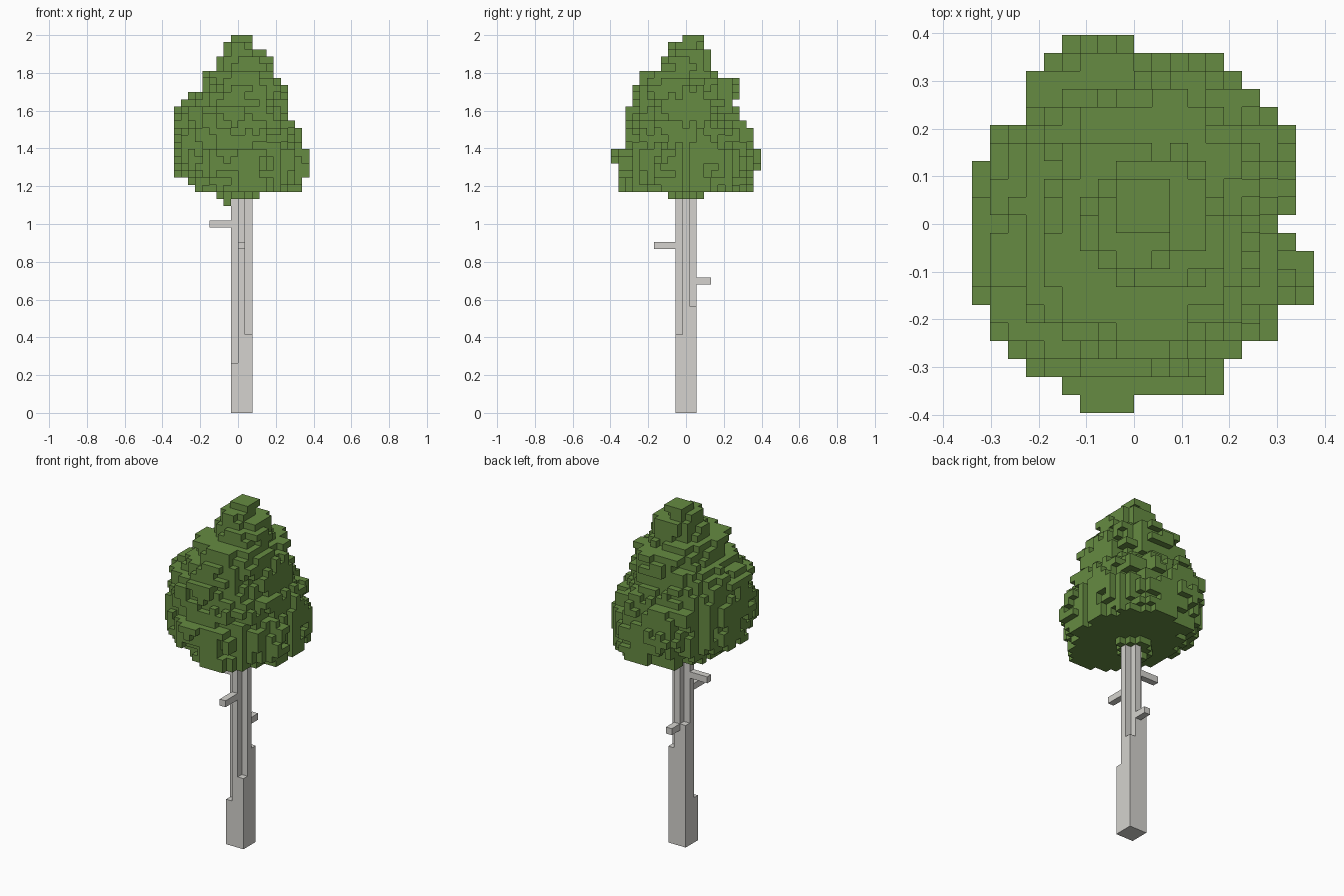
import bpy, bmesh, random
from mathutils import Vector, noise

random.seed(4)
V = 2 / 53  # edge length of one cube

default = bpy.data.objects.get("Cube")
if default:
    bpy.data.objects.remove(default, do_unlink=True)


def material(name, r, g, b):
    m = bpy.data.materials.new(name)
    m.use_nodes = True
    m.diffuse_color = (r, g, b, 1)
    m.node_tree.nodes["Principled BSDF"].inputs["Base Color"].default_value = (r, g, b, 1)
    return m


leaf_green = material("leaf green", 0.133, 0.258, 0.054)
bark_grey = material("bark grey", 0.66, 0.65, 0.62)


def box(xs, ys, zs):
    """Set of cells, each range given as first and last cell."""
    return {(x, y, z) for x in range(xs[0], xs[1] + 1)
            for y in range(ys[0], ys[1] + 1) for z in range(zs[0], zs[1] + 1)}


def neighbours(cell):
    for axis in range(3):
        for side in (-1, 1):
            n = list(cell)
            n[axis] += side
            yield axis, side, tuple(n)


def build(name, cells, mat, merge):
    """Skin a set of cells with only its exposed faces."""
    bm = bmesh.new()
    verts = {}

    def corner(p):
        if p not in verts:
            verts[p] = bm.verts.new((p[0] * V, (p[1] - 0.5) * V, p[2] * V))
        return verts[p]

    for cell in sorted(cells):
        for axis, side, other in neighbours(cell):
            if other in cells:
                continue
            loop = []
            for a, b in ((0, 0), (1, 0), (1, 1), (0, 1)):
                p = list(cell)
                p[axis] += side > 0
                p[(axis + 1) % 3] += a
                p[(axis + 2) % 3] += b
                loop.append(corner(tuple(p)))
            bm.faces.new(loop if side > 0 else loop[::-1])
    if merge:
        bmesh.ops.dissolve_limit(bm, angle_limit=0.01, verts=bm.verts, edges=bm.edges)
    mesh = bpy.data.meshes.new(name)
    bm.to_mesh(mesh)
    bm.free()
    mesh.materials.append(mat)
    obj = bpy.data.objects.new(name, mesh)
    bpy.context.collection.objects.link(obj)


# Trunk: cross-shaped post with corner buttresses of different heights
trunk = box((0, 0), (-1, 1), (0, 33)) | box((-1, 1), (0, 0), (0, 33))
for x, y, height in ((-1, -1, 7), (1, -1, 11), (1, 1, 15), (-1, 1, 19)):
    trunk |= box((x, x), (y, y), (0, height - 1))
build("trunk", trunk, bark_grey, True)

# Branch stubs
build("front_branch", box((0, 0), (-4, -2), (23, 23)), bark_grey, True)
build("right_branch", box((-4, -2), (0, 0), (26, 26)), bark_grey, True)
build("back_branch", box((0, 0), (2, 3), (18, 18)), bark_grey, True)

# Crown outline in plan: first and last cell of each row, front to back
plan = [(-3, -1), (-4, 4), (-7, 4), (-8, 5), (-8, 7), (-10, 7), (-10, 9),
        (-10, 9), (-9, 9), (-9, 8), (-9, 7), (-9, 8), (-9, 8), (-9, 9),
        (-8, 9), (-8, 9), (-6, 7), (-6, 6), (-6, 5), (-5, 4), (-4, -1)]

# Crown layers: base height, then extents left-right and front-back
layers = [(30, -3, 2, -2, 2), (31, -7, 9, -9, 10), (33, -9, 9, -9, 10),
          (34, -9, 9, -10, 10), (37, -10, 8, -8, 9), (40, -9, 7, -8, 8),
          (41, -9, 6, -8, 7), (43, -8, 6, -7, 7), (44, -7, 6, -7, 7),
          (45, -5, 6, -7, 7), (46, -5, 5, -6, 7), (47, -5, 4, -6, 4),
          (48, -3, 4, -3, 3), (50, -2, 3, -2, 3), (51, -2, 1, -2, 2),
          (52, -1, 1, 0, 2)]

crown = box((-2, -2), (-1, 0), (29, 30))
for (z0, xa, xb, ya, yb), top in zip(layers, [l[0] for l in layers[1:]] + [53]):
    cx, cy = (xa + xb) / 2, (ya + yb) / 2
    rx, ry = (xb - xa + 1) / 2, (yb - ya + 1) / 2
    for x, y, z in sorted(box((xa, xb), (ya, yb), (z0, top - 1))):
        first, last = plan[y + 10]
        if not first <= x <= last:
            continue
        # Lower layers pinch in diagonally, so the underside is rounded
        p = 2.1 - 0.2 * max(0, 34 - z)
        r = (abs((x - cx) / rx) ** p + abs((y - cy) / ry) ** p) ** (1 / p)
        bump = 0.1 * noise.noise(Vector((x, y, z)) * 0.37) + random.uniform(-0.13, 0.09)
        if r < 1.0 + bump:
            crown.add((x, y, z))

# Drop loose cubes and fill pinholes
crown = {c for c in crown if sum(n in crown for _, _, n in neighbours(c)) > 1}
gaps = {n for c in crown for _, _, n in neighbours(c)} - crown
crown |= {g for g in gaps if sum(n in crown for _, _, n in neighbours(g)) > 4}
build("leaf_crown", crown, leaf_green, False)
